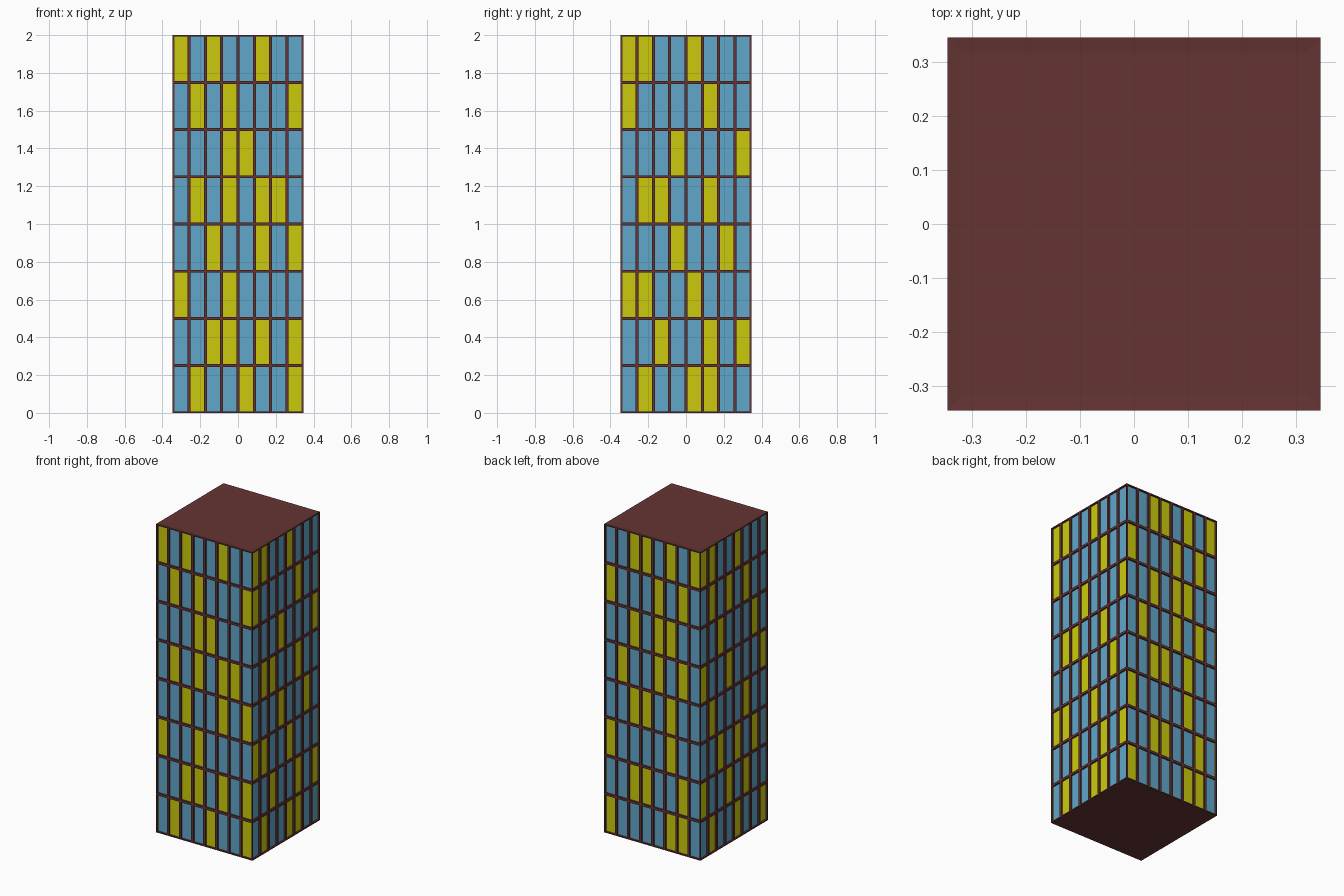
import bpy, bmesh
from math import pi
from mathutils import Matrix, Vector

if "Cube" in bpy.data.objects:
    bpy.data.objects.remove(bpy.data.objects["Cube"])

H, HALF, N = 2.0, 0.346, 8          # height, half width, cells per side
FRAME, DEPTH = 0.011, 0.01          # frame border and window recess

# Lit window columns per floor (top to bottom), one string per facade
LIT = {
    "front": "136 248 45 2467 368 14 3468 258",
    "right": "125 16 48 236 47 125 368 256",
    "back":  "3468 157 356 257 346 16 347 167",
    "left":  "125 246 37 148 26 357 146 258",
}


def material(name, rgb):
    m = bpy.data.materials.new(name)
    m.diffuse_color = (*rgb, 1)
    m.use_nodes = True
    m.node_tree.nodes["Principled BSDF"].inputs["Base Color"].default_value = m.diffuse_color
    return m


bm = bmesh.new()
cell_w, cell_h = 2 * HALF / N, H / N

# Four facades: a grid of cells, turned around z for each side
for side, rows in enumerate(LIT.values()):
    turn = Matrix.Rotation(side * pi / 2, 4, 'Z')
    for r, lit in enumerate(rows.split()):
        z1 = H - r * cell_h
        z0 = z1 - cell_h
        for c in range(N):
            x0 = -HALF + c * cell_w
            x1 = x0 + cell_w
            corners = [(x0, z0), (x1, z0), (x1, z1), (x0, z1)]
            cell = bm.faces.new([bm.verts.new(turn @ Vector((x, -HALF, z)))
                                 for x, z in corners])
            cell.normal_update()
            inward = -cell.normal.copy()
            # Frame around the window, then push the pane in
            bmesh.ops.inset_individual(bm, faces=[cell], thickness=FRAME)
            pane = bmesh.ops.extrude_discrete_faces(bm, faces=[cell])["faces"][0]
            bmesh.ops.translate(bm, verts=pane.verts, vec=inward * DEPTH)
            pane.material_index = 2 if str(c + 1) in lit else 1

# Roof with a shallow dished border, and a flat base
ring = [(-HALF, -HALF), (HALF, -HALF), (HALF, HALF), (-HALF, HALF)]
roof = bm.faces.new([bm.verts.new((x, y, H)) for x, y in ring])
roof.normal_update()
bmesh.ops.inset_individual(bm, faces=[roof], thickness=0.039, depth=-0.003)
bm.faces.new([bm.verts.new((x, y, 0)) for x, y in reversed(ring)])

bmesh.ops.remove_doubles(bm, verts=bm.verts, dist=0.0005)
mesh = bpy.data.meshes.new("tower_block")
bm.to_mesh(mesh)
bm.free()

mesh.materials.append(material("brown_frame", (0.13, 0.033, 0.033)))
mesh.materials.append(material("blue_glass", (0.12, 0.39, 0.60)))
mesh.materials.append(material("lit_glass", (0.60, 0.60, 0.004)))
bpy.context.collection.objects.link(bpy.data.objects.new("tower_block", mesh))
